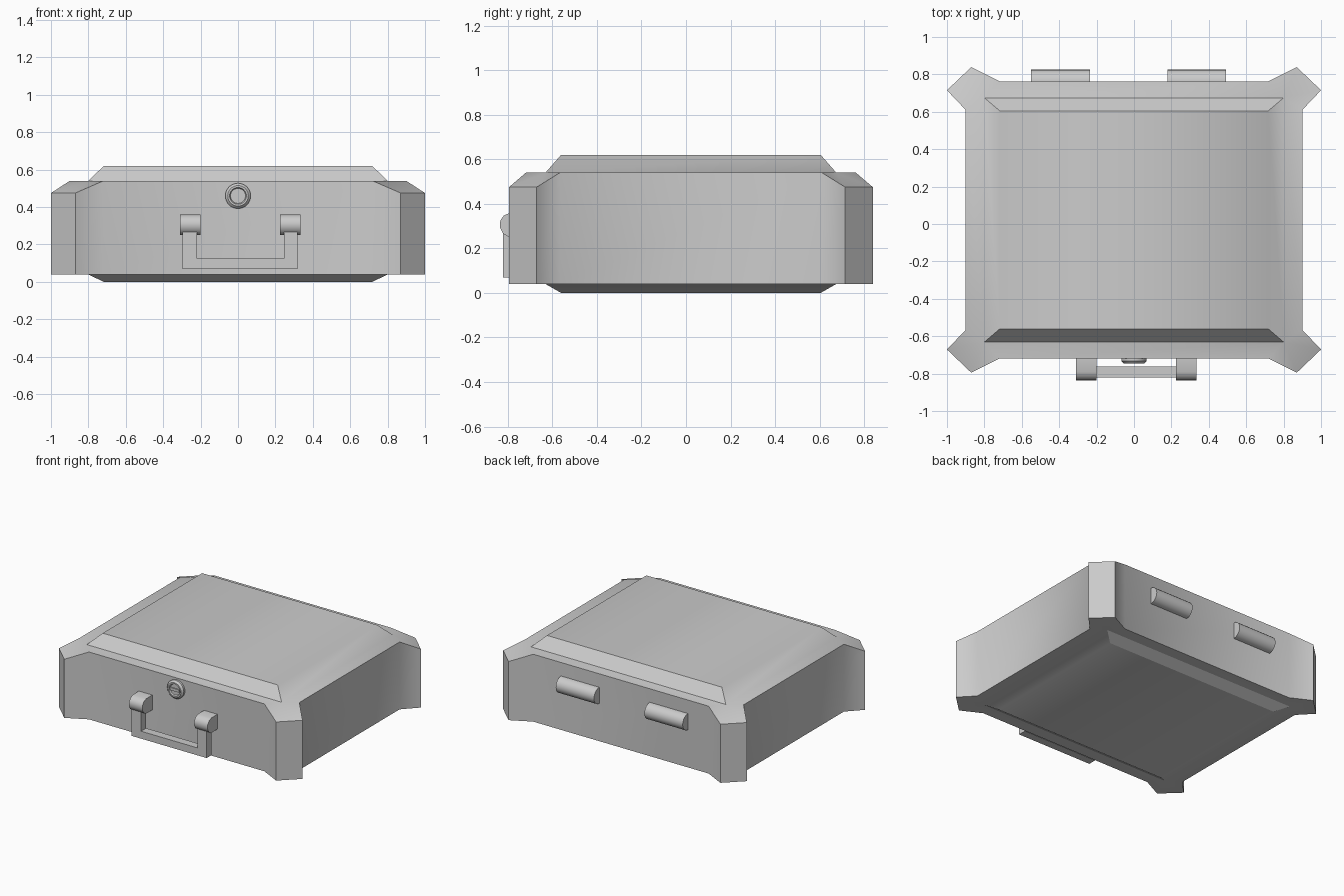
import bpy, bmesh, math
from mathutils import Matrix

if "Cube" in bpy.data.objects:
    bpy.data.objects.remove(bpy.data.objects["Cube"])

CY = 0.022  # middle of the case body in y


def finish(name, bm, angle=46, flat=None):
    bmesh.ops.recalc_face_normals(bm, faces=bm.faces[:])
    me = bpy.data.meshes.new(name)
    bm.to_mesh(me)
    bm.free()
    ob = bpy.data.objects.new(name, me)
    bpy.context.collection.objects.link(ob)
    bpy.ops.object.select_all(action='DESELECT')
    ob.select_set(True)
    bpy.context.view_layer.objects.active = ob
    me.shade_smooth()
    me.set_sharp_from_angle(angle=math.radians(angle))
    return ob


def ring(bm, pts):
    return [bm.verts.new(p) for p in pts]


def bridge(bm, a, b):
    n = len(a)
    for i in range(n):
        bm.faces.new((a[i], a[(i + 1) % n], b[(i + 1) % n], b[i]))


def extrude_x(name, profile, x0, x1, angle=46):
    """Sweep a closed (y, z) profile from x0 to x1."""
    bm = bmesh.new()
    a = ring(bm, [(x0, y, z) for y, z in profile])
    b = ring(bm, [(x1, y, z) for y, z in profile])
    bm.faces.new(a)
    bm.faces.new(b)
    bridge(bm, a, b)
    return finish(name, bm, angle)


# Case body: straight walls that flare out into four chamfered corner posts
quarter = [(0.9, 0.588, 0.54), (1.0, 0.693, 0.475), (0.87, 0.817, 0.475), (0.72, 0.741, 0.54)]
outline = []
for sx, sy in ((1, 1), (-1, 1), (-1, -1), (1, -1)):
    pts = [(sx * x, sy * y + CY, z) for x, y, z in quarter]
    outline += pts if sx * sy > 0 else pts[::-1]


def rect(hx, hy, z):
    return [(sx * hx, sy * hy + CY, z) for sx, sy in ((1, 1), (-1, 1), (-1, -1), (1, -1))]


bm = bmesh.new()
top = ring(bm, outline)
low = ring(bm, [(x, y, 0.04) for x, y, z in outline])
bridge(bm, low, top)
for edge, z_in, z_out in ((top, 0.54, 0.62), (low, 0.04, 0.0)):
    inner = ring(bm, rect(0.8, 0.653, z_in))
    panel = ring(bm, rect(0.718, 0.583, z_out))
    for c in range(4):
        e = edge[4 * c:4 * c + 4]
        for i in range(3):  # corner shoulder fan
            bm.faces.new((e[i], e[i + 1], inner[c]))
        n = (c + 1) % 4     # straight shoulder between corners
        bm.faces.new((e[3], edge[4 * n], inner[n], inner[c]))
    bridge(bm, inner, panel)  # raised panel
    bm.faces.new(panel)
    # crisp front and back slopes
body = finish("case_body", bm)
me = body.data
for p in me.polygons:
    c, n = p.center, p.normal
    if abs(n.x) < 0.01 and abs(n.y) > 0.2 and abs(n.z) > 0.2:
        for k in p.edge_keys:
            for e in me.edges:
                if e.key == k:
                    e.use_edge_sharp = True

# Round lock on the front: turned profile with a recessed face
bm = bmesh.new()
N = 32
prev = None
for r, y in ((0.068, -0.70), (0.068, -0.733), (0.055, -0.746), (0.045, -0.746), (0.040, -0.736)):
    cur = ring(bm, [(r * math.cos(2 * math.pi * i / N), y, 0.46 + r * math.sin(2 * math.pi * i / N))
                    for i in range(N)])
    if prev:
        bridge(bm, prev, cur)
    else:
        bm.faces.new(cur)
    prev = cur
bm.faces.new(prev)
finish("lock", bm, 30)

# Key bar across the lock
extrude_x("lock_bar", [(-0.73, 0.45), (-0.744, 0.45), (-0.744, 0.47), (-0.73, 0.47)], -0.038, 0.038)

# Handle brackets with rounded noses
bracket = [(-0.71, 0.36), (-0.79, 0.36), (-0.818, 0.348), (-0.834, 0.325), (-0.836, 0.295),
           (-0.822, 0.267), (-0.795, 0.25), (-0.71, 0.25)]
for side, x0 in (("left", -0.31), ("right", 0.225)):
    extrude_x("handle_bracket_" + side, bracket, x0, x0 + 0.11)

# U-shaped carrying handle
u = [(-0.297, 0.29), (-0.297, 0.07), (0.318, 0.07), (0.318, 0.29),
     (0.245, 0.29), (0.245, 0.125), (-0.22, 0.125), (-0.22, 0.29)]
bm = bmesh.new()
f = ring(bm, [(x, -0.822, z) for x, z in u])
b = ring(bm, [(x, -0.762, z) for x, z in u])
bm.faces.new(f)
bm.faces.new(b)
bridge(bm, f, b)
finish("handle", bm)

# Half-round hinge barrels on the back
barrel = [(0.755, 0.32)] + [(0.765 + 0.06 * math.cos(t), 0.38 + 0.06 * math.sin(t))
          for t in (math.pi * (i / 10 - 0.5) for i in range(11))] + [(0.755, 0.44)]
for side, x0 in (("left", -0.55), ("right", 0.178)):
    extrude_x("hinge_" + side, barrel, x0, x0 + 0.314)
